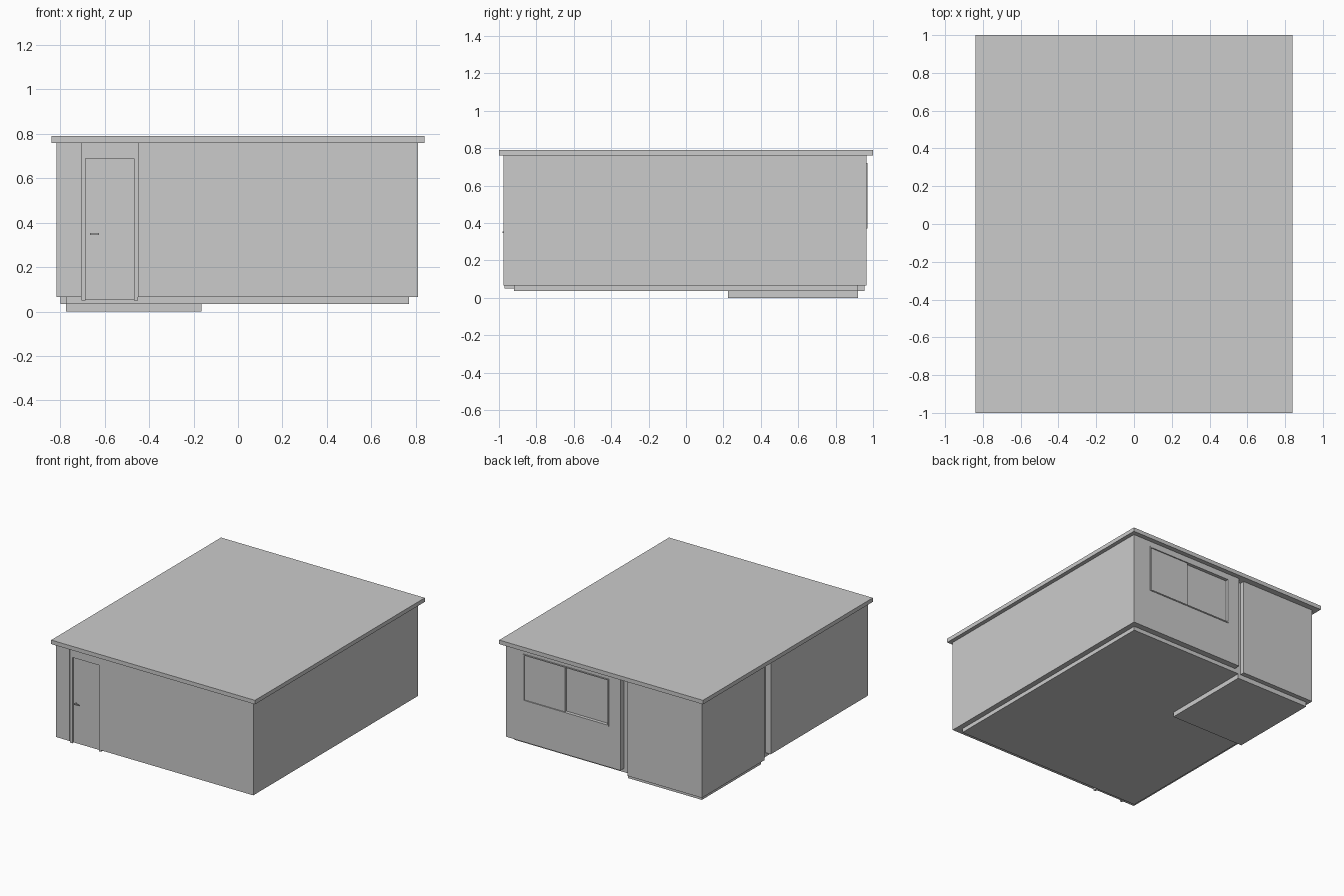
import bpy
import bmesh

if "Cube" in bpy.data.objects:
    bpy.data.objects.remove(bpy.data.objects["Cube"])


def box(name, x, y, z):
    """Axis-aligned box from (min, max) ranges."""
    bm = bmesh.new()
    bmesh.ops.create_cube(bm, size=1)
    for v in bm.verts:
        v.co = [(lo + hi) / 2 + c * (hi - lo) for c, (lo, hi) in zip(v.co, (x, y, z))]
    mesh = bpy.data.meshes.new(name)
    bm.to_mesh(mesh)
    bm.free()
    ob = bpy.data.objects.new(name, mesh)
    bpy.context.collection.objects.link(ob)
    return ob


def frame(name, x, y, z, t, bottom=True):
    """Rectangular frame of bars t wide filling the x/z rectangle."""
    box(name + "_left", (x[0], x[0] + t), y, z)
    box(name + "_right", (x[1] - t, x[1]), y, z)
    inner = (x[0] + t, x[1] - t)
    box(name + "_top", inner, y, (z[1] - t, z[1]))
    if bottom:
        box(name + "_bottom", inner, y, (z[0], z[0] + t))


WALL = (0.065, 0.76)
BACK = (0.92, 0.965)
FRONT = (-0.977, -0.92)

# Roof and floor slabs
box("roof_slab", (-0.84, 0.84), (-1, 1), (0.76, 0.79))
box("floor_slab", (-0.775, 0.77), (-0.92, 0.92), (0.035, 0.065))
box("corner_room_base", (-0.775, -0.165), (0.225, 0.92), (0, 0.035))

# Outer walls
box("right_wall", (0.765, 0.81), (-0.92, 0.92), WALL)
box("left_wall", (-0.818, -0.773), (-0.92, 0.17), WALL)
box("front_wall_left", (-0.818, -0.705), FRONT, WALL)
box("front_wall_right", (-0.45, 0.81), FRONT, WALL)

# Back wall built around the window opening
WX, WZ = (-0.04, 0.665), (0.37, 0.72)
box("back_wall_inner_side", (-0.135, WX[0]), BACK, WALL)
box("back_wall_outer_side", (WX[1], 0.81), BACK, WALL)
box("back_wall_below_window", WX, BACK, (WALL[0], WZ[0]))
box("back_wall_above_window", WX, BACK, (WZ[1], WALL[1]))

# Corner room with recessed joint strips where it meets the walls
box("corner_room", (-0.80, -0.185), (0.22, 0.955), (0.035, 0.76))
box("back_joint_strip", (-0.20, -0.12), (0.88, 0.92), WALL)
box("left_joint_strip", (-0.775, -0.735), (0.15, 0.24), WALL)

# Door: frame, panel above, leaf and lever handle
DX = (-0.705, -0.45)
frame("door_frame", DX, (-0.97, -0.92), (0.05, 0.708), 0.018, bottom=False)
box("door_head_panel", DX, (-0.97, -0.92), (0.708, 0.76))
box("door_leaf", (-0.687, -0.468), (-0.958, -0.92), (0.053, 0.69))
box("door_handle_stem", (-0.665, -0.657), (-0.974, -0.958), (0.346, 0.354))
box("door_handle_lever", (-0.667, -0.625), (-0.98, -0.973), (0.346, 0.354))

# Sliding window: slim frame with two offset panes
frame("window_frame", WX, (0.93, 0.97), WZ, 0.008)
box("window_pane_outer", (0.325, WX[1] - 0.008), (0.945, 0.962), (WZ[0] + 0.008, WZ[1] - 0.008))
box("window_pane_inner", (WX[0] + 0.008, 0.335), (0.928, 0.945), (WZ[0] + 0.008, WZ[1] - 0.008))
